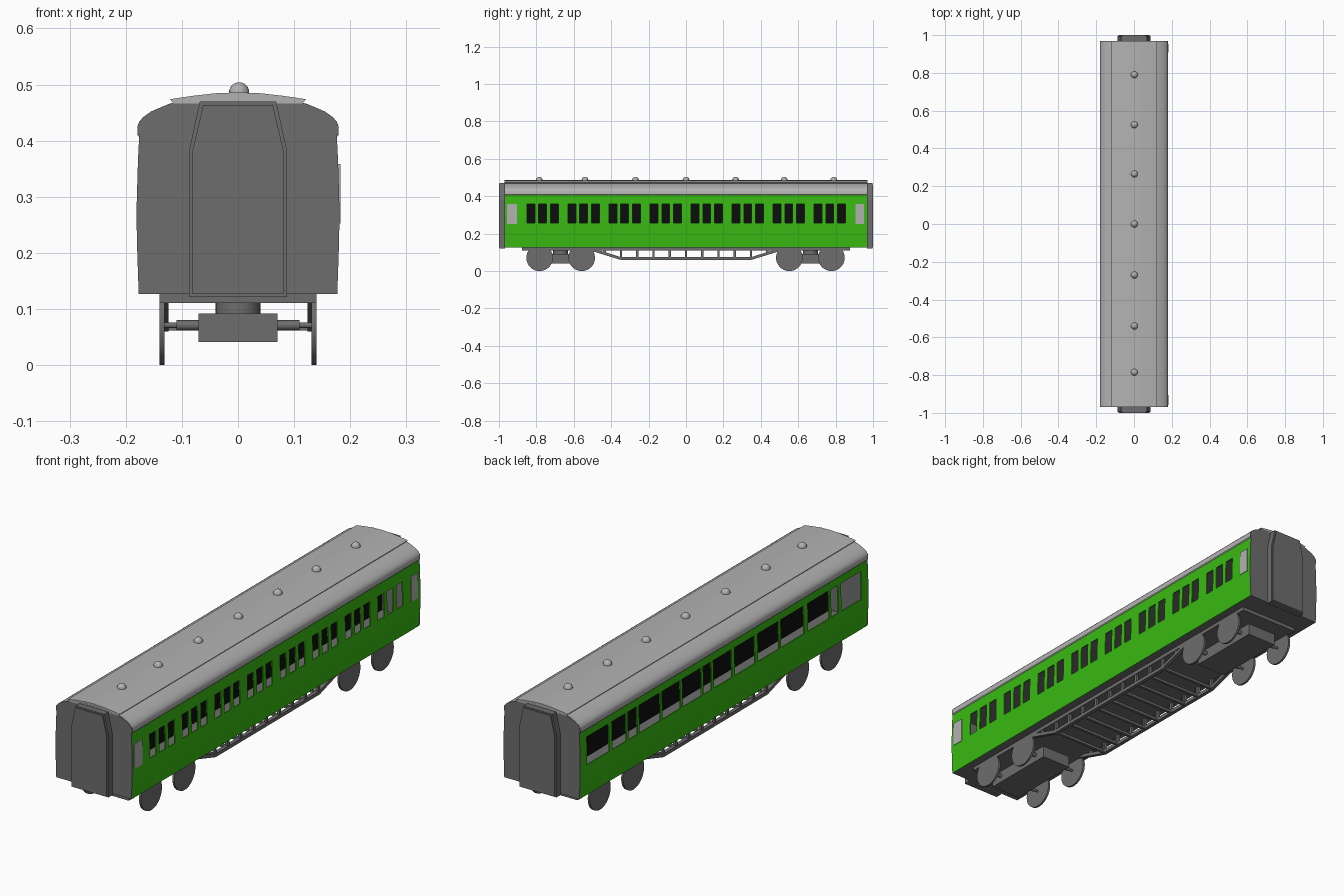
import bpy, bmesh, math
from mathutils import Vector

if "Cube" in bpy.data.objects:
    bpy.data.objects.remove(bpy.data.objects["Cube"])


def material(name, rgb):
    m = bpy.data.materials.new(name)
    m.diffuse_color = (*rgb, 1)
    m.use_nodes = True
    m.node_tree.nodes["Principled BSDF"].inputs["Base Color"].default_value = m.diffuse_color
    return m


GREEN = material("carriage green", (0.04, 0.49, 0.006))
LIGHT = material("light grey", (0.45, 0.45, 0.45))
DARK = material("dark grey", (0.155, 0.155, 0.155))
BLACK = material("interior black", (0.004, 0.004, 0.004))


def finish(name, bm, mat, smooth=False):
    bmesh.ops.recalc_face_normals(bm, faces=bm.faces)
    me = bpy.data.meshes.new(name)
    bm.to_mesh(me)
    bm.free()
    me.materials.append(mat)
    ob = bpy.data.objects.new(name, me)
    bpy.context.collection.objects.link(ob)
    if smooth:
        bpy.ops.object.select_all(action='DESELECT')
        ob.select_set(True)
        bpy.context.view_layer.objects.active = ob
        bpy.ops.object.shade_smooth_by_angle(angle=math.radians(32))
    return ob


def box(name, x, y, z, mat):
    bm = bmesh.new()
    bmesh.ops.create_cube(bm, size=1)
    for v in bm.verts:
        v.co = [r[0] if c < 0 else r[1] for c, r in zip(v.co, (x, y, z))]
    return finish(name, bm, mat)


def cylinder(name, centre, radius, depth, axis, mat, sides=32):
    bm = bmesh.new()
    bmesh.ops.create_cone(bm, cap_ends=True, segments=sides, radius1=radius,
                          radius2=radius, depth=depth)
    rot = Vector((0, 0, 1)).rotation_difference(Vector(axis))
    for v in bm.verts:
        v.co = rot @ v.co + Vector(centre)
    return finish(name, bm, mat, True)


def prism(name, outline, a, b, mat, along='Y', smooth=False):
    """Closed outline swept along Y (points are x,z) or X (points are y,z)."""
    bm = bmesh.new()
    put = (lambda p, t: (p[0], t, p[1])) if along == 'Y' else (lambda p, t: (t, p[0], p[1]))
    f = bm.faces.new([bm.verts.new(put(p, a)) for p in outline])
    ext = bmesh.ops.extrude_face_region(bm, geom=[f])['geom']
    d = Vector(put((0, 0), b - a))
    bmesh.ops.translate(bm, vec=d, verts=[g for g in ext if isinstance(g, bmesh.types.BMVert)])
    return finish(name, bm, mat, smooth)


def mirrored(half):
    return half + [(-x, z) for x, z in reversed(half) if x > 1e-6]


# Side walls: a curved grid with the window cells left open
WALL = [(0.177, 0.127), (0.1795, 0.2), (0.1808, 0.255), (0.1808, 0.28),
        (0.1785, 0.358), (0.1778, 0.375), (0.176, 0.41)]


def wall_x(z):
    for (x0, z0), (x1, z1) in zip(WALL, WALL[1:]):
        if z <= z1 + 1e-6:
            return x0 + (x1 - x0) * (z - z0) / (z1 - z0)


def side_wall(name, side, windows, low, high):
    ys = sorted({-0.968, 0.968, *(y for w in windows for y in w)})
    zs = sorted({low, high, *(z for _, z in WALL)})
    bm = bmesh.new()
    grid = [[bm.verts.new((side * wall_x(z), y, z)) for z in zs] for y in ys]
    for i in range(len(ys) - 1):
        ym = (ys[i] + ys[i + 1]) / 2
        for j in range(len(zs) - 1):
            zm = (zs[j] + zs[j + 1]) / 2
            if low < zm < high and any(a < ym < b for a, b in windows):
                continue
            quad = [grid[i][j], grid[i + 1][j], grid[i + 1][j + 1], grid[i][j + 1]]
            bm.faces.new(quad if side > 0 else quad[::-1])
    ob = finish(name, bm, GREEN)
    if ob.data.polygons[0].normal.x * side < 0:
        ob.data.flip_normals()
    m = ob.modifiers.new("thickness", 'SOLIDIFY')
    m.thickness, m.offset = 0.005, -1


# Compartment side: eight groups of three windows
triples = []
for g in range(8):
    for k in range(3):
        y = -0.85 + g * 0.2193 + k * 0.0625
        triples.append((y, y + 0.042))
side_wall("compartment_side_wall", 1, triples, 0.257, 0.358)

# Corridor side: wide windows with narrow ones between
edges = [-0.923, -0.788, -0.767, -0.72, -0.706, -0.564, -0.537, -0.382, -0.368, -0.227,
         -0.206, -0.071, -0.051, 0.071, 0.085, 0.139, 0.152, 0.28, 0.294, 0.416,
         0.429, 0.571, 0.585, 0.646, 0.659, 0.754, 0.774, 0.923]
side_wall("corridor_side_wall", -1, list(zip(edges[::2], edges[1::2])), 0.257, 0.375)

# Pale end panels on the compartment side
for y0, y1 in ((-0.957, -0.904), (0.907, 0.952)):
    box("end_panel", (0.1755, 0.1825), (y0, y1), (0.252, 0.358), LIGHT)

# Interior
box("floor", (-0.173, 0.173), (-0.966, 0.966), (0.127, 0.15), DARK)
box("ceiling", (-0.172, 0.172), (-0.966, 0.966), (0.4, 0.406), DARK)
box("corridor_partition", (-0.004, 0.004), (-0.964, 0.964), (0.15, 0.4), BLACK)

# Roof
roof_half = [(0.176, 0.406), (0.179, 0.41), (0.179, 0.426), (0.176, 0.434), (0.169, 0.442),
             (0.155, 0.452), (0.122, 0.466), (0.087, 0.474), (0.045, 0.479), (0, 0.481)]
prism("roof", mirrored(roof_half), -0.967, 0.967, LIGHT, smooth=True)
strip = [(0.115, 0.466), (0.121, 0.474), (0.08, 0.480), (0.04, 0.4845), (0, 0.486)]
prism("raised_roof_strip", mirrored(strip), -0.97, 0.97, LIGHT, smooth=True)
for y in (-0.785, -0.54, -0.27, 0, 0.265, 0.525, 0.79):
    bm = bmesh.new()
    bmesh.ops.create_uvsphere(bm, u_segments=20, v_segments=12, radius=0.018)
    bmesh.ops.translate(bm, vec=(0.002, y, 0.486), verts=bm.verts)
    finish("roof_vent", bm, LIGHT, True)

# End walls and gangways
end_half = WALL + roof_half[1:]


def gangway(inset):
    return mirrored([(0.087 - inset, 0.121 + inset), (0.087 - inset, 0.383),
                     (0.068 - inset, 0.47 - inset)])


for s in (-1, 1):
    prism("end_wall", mirrored(end_half), s * 0.962, s * 0.97, DARK)
    prism("gangway", gangway(0), s * 0.969, s * 0.996, DARK)
    prism("gangway_face", gangway(0.006), s * 0.995, s * 1.0, DARK)

# Underframe
box("underframe", (-0.14, 0.14), (-0.877, 0.877), (0.111, 0.128), DARK)
truss = [(-0.52, 0.122), (-0.5, 0.122), (-0.35, 0.075), (0.35, 0.075), (0.5, 0.122),
         (0.52, 0.122), (0.52, 0.112), (0.35, 0.06), (-0.35, 0.06), (-0.52, 0.112)]
for s in (-1, 1):
    prism("side_truss", truss, s * 0.124, s * 0.14, DARK, along='X')
for i in range(-5, 6):
    y = i * 0.0868
    low = 0.068 if abs(y) < 0.36 else 0.092
    for s in (-1, 1):
        box("truss_post", sorted((s * 0.126, s * 0.138)), (y - 0.006, y + 0.006),
            (low, 0.115), DARK)
    if abs(i) < 5:
        box("truss_crossbar", (-0.126, 0.126), (y - 0.006, y + 0.006), (0.062, 0.073), DARK)

# Bogies
for c in (-0.67, 0.665):
    box("bogie_block", (-0.07, 0.07), (c - 0.165, c + 0.165), (0.041, 0.092), DARK)
    cylinder("bogie_pivot", (0, c, 0.102), 0.04, 0.024, (0, 0, 1), DARK)
    for d in (-0.1125, 0.1125):
        cylinder("axle", (0, c + d, 0.071), 0.005, 0.27, (1, 0, 0), DARK, 12)
        cylinder("axle_sleeve", (0, c + d, 0.071), 0.009, 0.22, (1, 0, 0), DARK, 16)
        for s in (-1, 1):
            cylinder("wheel", (s * 0.1355, c + d, 0.071), 0.071, 0.009, (1, 0, 0), DARK, 40)
